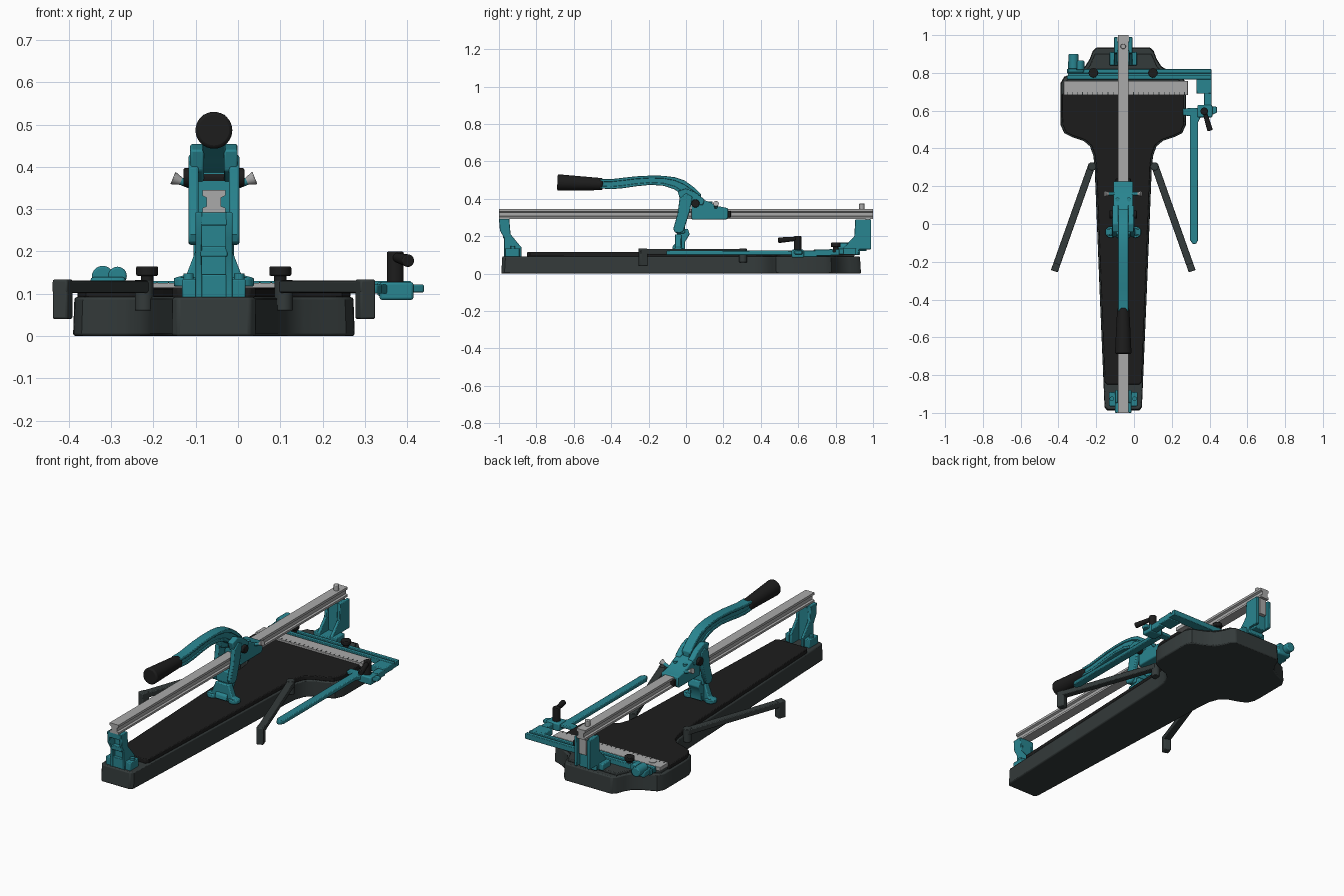
import bpy, bmesh, math
from mathutils import Vector

CX = -0.057  # centre line of the rail and base


def material(name, rgb):
    m = bpy.data.materials.new(name)
    m.diffuse_color = (*rgb, 1)
    return m


TEAL = material("teal paint", (0.022, 0.235, 0.28))
SLATE = material("dark slate plastic", (0.034, 0.043, 0.043))
BLACK = material("black rubber", (0.012, 0.012, 0.012))
STEEL = material("silver metal", (0.40, 0.40, 0.40))


def finish(name, bm, mat, bevel=0.0):
    bmesh.ops.recalc_face_normals(bm, faces=bm.faces)
    me = bpy.data.meshes.new(name)
    bm.to_mesh(me)
    bm.free()
    me.materials.append(mat)
    ob = bpy.data.objects.new(name, me)
    bpy.context.collection.objects.link(ob)
    bpy.ops.object.select_all(action='DESELECT')
    ob.select_set(True)
    bpy.context.view_layer.objects.active = ob
    bpy.ops.object.shade_smooth_by_angle(angle=math.radians(35))
    if bevel:
        b = ob.modifiers.new("bevel", 'BEVEL')
        b.width, b.segments = bevel, 2
        b.limit_method, b.angle_limit = 'ANGLE', math.radians(40)
    return ob


def prism(name, pts, axis, lo, hi, mat, bevel=0.0, taper=None):
    """Extrude a 2D outline along an axis; taper scales the low end."""
    def place(p, t):
        return {'x': (t, p[0], p[1]), 'y': (p[0], t, p[1]), 'z': (p[0], p[1], t)}[axis]
    bm = bmesh.new()
    a = [bm.verts.new(place(p, lo)) for p in pts]
    b = [bm.verts.new(place(p, hi)) for p in pts]
    bm.faces.new(a)
    bm.faces.new(b)
    n = len(pts)
    for i in range(n):
        j = (i + 1) % n
        bm.faces.new((a[i], a[j], b[j], b[i]))
    if taper:
        for v in a:
            v.co.x = CX + (v.co.x - CX) * taper[0]
            v.co.y *= taper[1]
    return finish(name, bm, mat, bevel)


def box(name, x, y, z, mat, bevel=0.004):
    return prism(name, [(x[0], y[0]), (x[1], y[0]), (x[1], y[1]), (x[0], y[1])],
                 'z', z[0], z[1], mat, bevel)


def rod(name, p, q, r1, r2, mat, bevel=0.0, sides=24):
    p, q = Vector(p), Vector(q)
    bm = bmesh.new()
    bmesh.ops.create_cone(bm, cap_ends=True, segments=sides, radius1=r1, radius2=r2,
                          depth=(q - p).length)
    rot = Vector((0, 0, 1)).rotation_difference(q - p).to_matrix().to_4x4()
    bm.transform(rot)
    bmesh.ops.translate(bm, verts=bm.verts, vec=(p + q) / 2)
    return finish(name, bm, mat, bevel)


def mirrored(half):
    """Outline from (half width, y) pairs, symmetric about the centre line."""
    return [(CX + w, y) for w, y in half] + [(CX - w, y) for w, y in reversed(half)]


def ribbon(path):
    """Closed outline from (y, z centre, half height) stations."""
    return [(y, z - h) for y, z, h in path] + [(y, z + h) for y, z, h in reversed(path)]


# Base tray and rubber pad
flare = [(0.15, 0.30), (0.157, 0.36), (0.175, 0.41), (0.21, 0.44), (0.27, 0.46),
         (0.31, 0.48), (0.328, 0.52), (0.33, 0.56)]
base = mirrored([(0.085, -0.982), (0.098, -0.965), (0.122, -0.40)] + flare +
                [(0.33, 0.74), (0.31, 0.775), (0.25, 0.80), (0.20, 0.83), (0.175, 0.87),
                 (0.16, 0.91), (0.14, 0.93)])
prism("base_tray", base, 'z', 0.0, 0.092, SLATE, 0.006, (1.01, 1.006))
pad = mirrored([(0.085, -0.85), (0.098, -0.835), (0.115, -0.40)] +
               [(w - 0.007, y + 0.006) for w, y in flare] + [(0.323, 0.69)])
prism("rubber_pad", pad, 'z', 0.09, 0.115, BLACK, 0.004)
rear = mirrored([(0.315, 0.69), (0.315, 0.75), (0.24, 0.79), (0.18, 0.83), (0.15, 0.90)])
prism("rear_deck", rear, 'z', 0.09, 0.105, SLATE, 0.004)

# Guide rail with an I-shaped section
h = [(0.027, 0.292), (0.027, 0.303), (0.017, 0.307), (0.017, 0.327), (0.027, 0.332), (0.027, 0.345)]
prism("guide_rail", mirrored(h), 'y', -1.0, 1.0, STEEL)
rod("rail_bolt", (CX, 0.94, 0.34), (CX, 0.94, 0.375), 0.014, 0.014, STEEL, 0.003)

# Front post: cheeks, cross pieces, foot
cheek = [(-1.0, 0.293), (-0.945, 0.293), (-0.938, 0.21), (-0.88, 0.14), (-0.88, 0.088),
         (-0.972, 0.088), (-0.972, 0.19), (-0.995, 0.23)]
for s in (-1, 1):
    a, b = sorted((CX + s * 0.028, CX + s * 0.044))
    prism("front_post_cheek", cheek, 'x', a, b, TEAL, 0.003)
    box("front_post_lug", sorted((CX + s * 0.04, CX + s * 0.075)), (-0.965, -0.89), (0.088, 0.135), TEAL)
    rod("front_post_bolt", (CX + s * 0.06, -0.925, 0.13), (CX + s * 0.06, -0.925, 0.148),
        0.012, 0.012, TEAL)
for y0, z0, z1 in ((-0.998, 0.262, 0.293), (-0.978, 0.188, 0.212), (-0.97, 0.088, 0.145)):
    box("front_post_bridge", (CX - 0.032, CX + 0.032), (y0, -0.945), (z0, z1), TEAL, 0.003)
box("front_post_back", (CX - 0.032, CX + 0.032), (-0.953, -0.943), (0.10, 0.28), TEAL, 0)

# Rear post
cheek = [(0.99, 0.29), (0.905, 0.29), (0.90, 0.20), (0.84, 0.135), (0.84, 0.10),
         (0.92, 0.10), (0.925, 0.13), (0.99, 0.13)]
for s in (-1, 1):
    a, b = sorted((CX + s * 0.03, CX + s * 0.048))
    prism("rear_post_cheek", cheek, 'x', a, b, TEAL, 0.003)
    box("rear_post_lug", sorted((CX + s * 0.04, CX + s * 0.072)), (0.84, 0.91), (0.10, 0.135), TEAL)
box("rear_post_web", (CX - 0.034, CX + 0.034), (0.915, 0.965), (0.12, 0.29), TEAL)
box("rear_post_bracket", (CX - 0.022, CX + 0.022), (0.96, 0.985), (0.20, 0.295), STEEL, 0.002)
box("rear_post_foot", (CX - 0.045, CX + 0.045), (0.84, 0.93), (0.10, 0.125), TEAL)

# Sliding carriage
block = [(0.03, 0.288), (0.215, 0.288), (0.225, 0.30), (0.225, 0.35), (0.16, 0.362),
         (0.12, 0.385), (0.06, 0.405), (0.03, 0.39)]
prism("carriage_block", block, 'x', CX - 0.052, CX + 0.052, TEAL, 0.006)
box("carriage_wiper", (CX - 0.04, CX + 0.04), (0.22, 0.24), (0.30, 0.335), BLACK, 0.003)
rod("carriage_pivot", (CX - 0.072, 0.05, 0.375), (CX + 0.072, 0.05, 0.375), 0.022, 0.022, BLACK, 0.003)
for s in (-1, 1):
    rod("wing_bolt_shaft", (CX + s * 0.05, 0.16, 0.355), (CX + s * 0.08, 0.16, 0.367), 0.009, 0.009, TEAL)
    rod("wing_bolt_head", (CX + s * 0.075, 0.16, 0.365), (CX + s * 0.097, 0.16, 0.374),
        0.008, 0.016, STEEL, 0.002)
    rod("carriage_screw", (CX + s * 0.03, 0.13, 0.35), (CX + s * 0.03, 0.13, 0.385), 0.011, 0.011, TEAL)

# Lever arm with raised edge ribs, fork and grip
arm = [(-0.46, 0.480, 0.024), (-0.40, 0.478, 0.026), (-0.34, 0.484, 0.027), (-0.27, 0.493, 0.026),
       (-0.19, 0.499, 0.024), (-0.12, 0.496, 0.026), (-0.06, 0.482, 0.032), (-0.01, 0.456, 0.042),
       (0.04, 0.422, 0.040), (0.08, 0.398, 0.025)]
prism("lever_arm", ribbon(arm), 'x', CX - 0.020, CX + 0.020, TEAL, 0.004)
for k in (-0.75, 0.75):
    rib = [(y, z + k * t, t * 0.28) for y, z, t in arm]
    prism("lever_rib", ribbon(rib), 'x', CX - 0.027, CX + 0.027, TEAL, 0.003)
fork = [(-0.045, 0.44), (0.0, 0.455), (0.05, 0.435), (0.10, 0.395), (0.09, 0.365), (0.03, 0.365), (-0.03, 0.39)]
link = [(-0.035, 0.40), (0.0, 0.43), (0.035, 0.41), (0.022, 0.34), (-0.012, 0.23), (-0.03, 0.215),
        (-0.06, 0.22), (-0.068, 0.24), (-0.045, 0.32)]
for s in (-1, 1):
    a, b = sorted((CX + s * 0.024, CX + s * 0.056))
    prism("lever_fork", fork, 'x', a, b, TEAL, 0.005)
    a, b = sorted((CX + s * 0.036, CX + s * 0.060))
    prism("breaker_link", link, 'x', a, b, TEAL, 0.005)
rod("grip", (CX, -0.688, 0.487), (CX, -0.445, 0.478), 0.044, 0.032, BLACK, 0.008, 32)

# Breaker foot below the rail
box("breaker_bridge", (CX - 0.045, CX + 0.045), (-0.055, -0.005), (0.215, 0.28), TEAL, 0.006)
neck = [(-0.05, 0.23), (0.01, 0.24), (0.02, 0.21), (-0.005, 0.17), (-0.005, 0.125), (-0.075, 0.125), (-0.07, 0.15), (-0.045, 0.17)]
prism("breaker_neck", neck, 'x', CX - 0.035, CX + 0.035, TEAL, 0.005)
prism("breaker_wings", mirrored([(0.093, 0.118), (0.093, 0.138), (0.065, 0.145), (0.04, 0.21)]),
      'y', -0.06, -0.025, TEAL, 0.005)
for s in (-1, 1):
    rod("breaker_pad", (CX + s * 0.065, -0.043, 0.117), (CX + s * 0.065, -0.043, 0.138),
        0.03, 0.03, TEAL, 0.004)

# Measuring ruler with notched front marks
box("ruler", (-0.372, 0.285), (0.682, 0.757), (0.105, 0.126), STEEL, 0.002)
for i in range(24):
    x = -0.355 + i * 0.027
    box("ruler_mark", (x, x + 0.003), (0.684, 0.70), (0.125, 0.1275), SLATE, 0)
rod("ruler_button", (-0.30, 0.718, 0.12), (-0.30, 0.718, 0.129), 0.02, 0.02, STEEL)

# Sliding fence rails, clamp knobs and left end stop
for y in (0.765, 0.798):
    box("fence_rail", (-0.355, 0.41), (y, y + 0.022), (0.10, 0.13), TEAL, 0.003)
box("fence_floor", (-0.35, 0.41), (0.77, 0.815), (0.10, 0.115), TEAL, 0)
for x in (-0.215, 0.10):
    rod("clamp_stem", (x, 0.80, 0.11), (x, 0.80, 0.145), 0.015, 0.015, BLACK)
    rod("clamp_knob", (x, 0.80, 0.142), (x, 0.80, 0.165), 0.026, 0.026, BLACK, 0.004, 12)
box("end_stop", (-0.35, -0.265), (0.80, 0.865), (0.10, 0.14), TEAL, 0.01)
rod("end_stop_barrel", (-0.32, 0.82, 0.14), (-0.32, 0.90, 0.14), 0.026, 0.026, TEAL, 0.005)
rod("end_stop_roller", (-0.285, 0.815, 0.142), (-0.285, 0.865, 0.142), 0.022, 0.022, TEAL, 0.005)

# Right-hand angle bracket, swing arm and locking lever
box("angle_bracket", (0.33, 0.41), (0.69, 0.775), (0.095, 0.128), TEAL)
box("angle_bracket_arm", (0.37, 0.41), (0.57, 0.70), (0.088, 0.122), TEAL)
prism("pivot_plate", [(0.26, 0.575), (0.36, 0.565), (0.42, 0.58), (0.44, 0.59), (0.44, 0.62),
                      (0.40, 0.625), (0.35, 0.615), (0.26, 0.612)], 'z', 0.103, 0.122, TEAL, 0.004)
box("pivot_block", (0.335, 0.415), (0.565, 0.63), (0.085, 0.128), TEAL, 0.006)
prism("swing_arm", [(0.297, 0.58), (0.297, -0.085), (0.31, -0.105), (0.328, -0.105), (0.34, -0.085),
                    (0.34, 0.54), (0.36, 0.58)], 'z', 0.100, 0.122, TEAL, 0.004)
rod("lock_post", (0.372, 0.597, 0.12), (0.372, 0.597, 0.20), 0.02, 0.02, BLACK, 0.004)
rod("lock_lever", (0.372, 0.60, 0.187), (0.403, 0.495, 0.178), 0.011, 0.015, BLACK, 0.003)

# Folding side supports with hooked feet
for s in (-1, 1):
    p, q = Vector((CX + s * 0.165, 0.315)), Vector((CX + s * 0.365, -0.25))
    d = (q - p).normalized()
    n = Vector((-d.y, d.x)) * 0.019
    prism("support_leg", [p + n, q + n, q - n, p - n], 'z', 0.102, 0.131, SLATE, 0.004)
    f = q - d * 0.042
    prism("support_foot", [f + n, q + n, q - n, f - n], 'z', 0.04, 0.134, SLATE, 0.005)
    rod("support_hinge", (p.x, p.y - 0.01, 0.06), (p.x, p.y - 0.01, 0.133), 0.022, 0.022, SLATE, 0.003)
